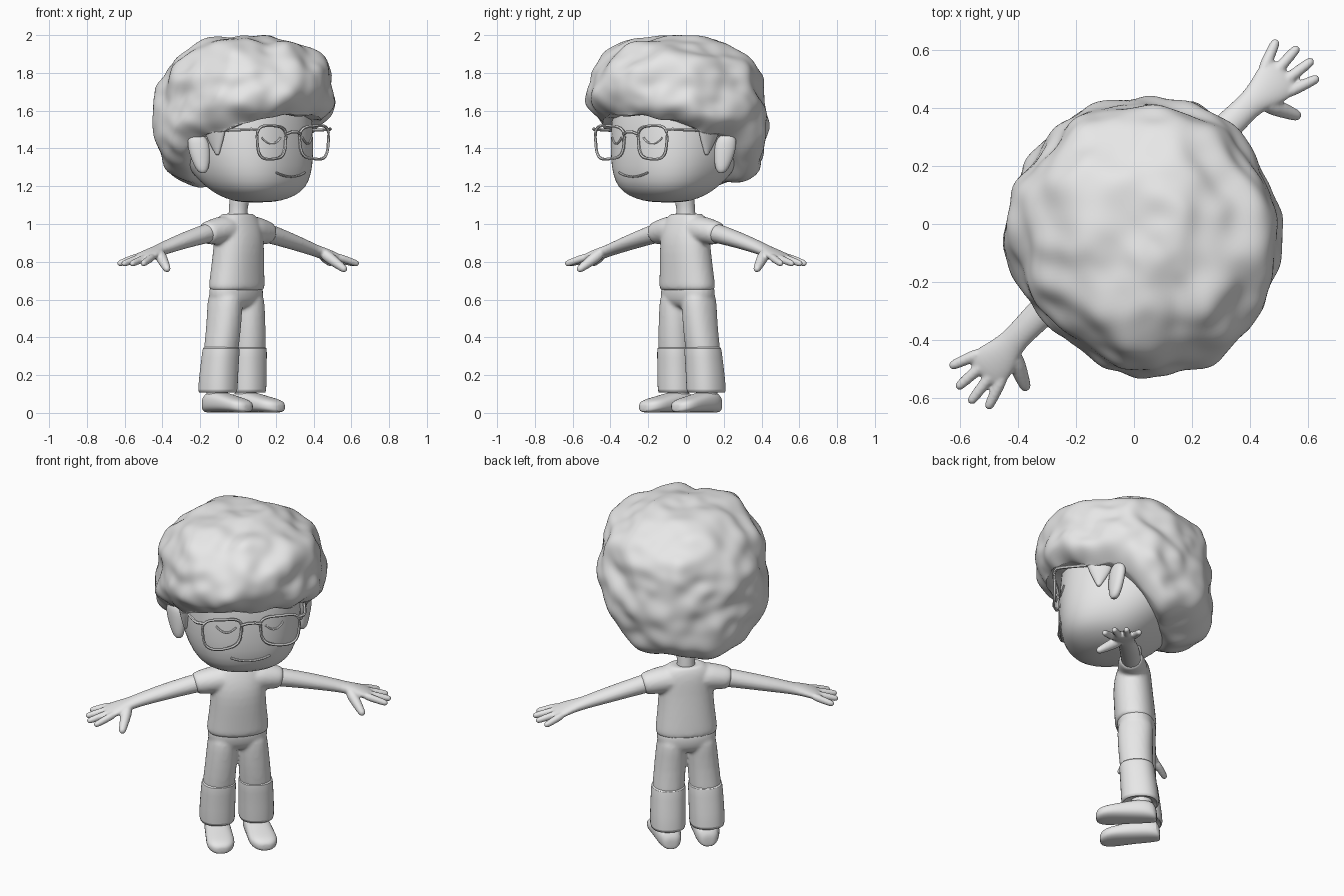
import bpy, bmesh, math
from mathutils import Vector, Matrix, noise

if "Cube" in bpy.data.objects:
    bpy.data.objects.remove(bpy.data.objects["Cube"])

grey = bpy.data.materials.new("plain_grey")
grey.diffuse_color = (0.8, 0.8, 0.8, 1)
grey.use_nodes = True
grey.node_tree.nodes["Principled BSDF"].inputs["Base Color"].default_value = grey.diffuse_color


def finish(name, bm, subsurf=0, angle=50):
    bmesh.ops.recalc_face_normals(bm, faces=bm.faces)
    me = bpy.data.meshes.new(name)
    bm.to_mesh(me)
    bm.free()
    me.materials.append(grey)
    ob = bpy.data.objects.new(name, me)
    bpy.context.collection.objects.link(ob)
    bpy.ops.object.select_all(action='DESELECT')
    ob.select_set(True)
    bpy.context.view_layer.objects.active = ob
    bpy.ops.object.shade_smooth_by_angle(angle=math.radians(angle))
    if subsurf:
        m = ob.modifiers.new("smooth", 'SUBSURF')
        m.levels = m.render_levels = subsurf
    return ob


def fuse(name, parts, voxel, rounds):
    """Melt overlapping parts into one smooth skin."""
    bm = bmesh.new()
    deps = bpy.context.evaluated_depsgraph_get()
    for ob in parts:
        bm.from_mesh(ob.evaluated_get(deps).data)
    for ob in parts:
        bpy.data.objects.remove(ob)
    ob = finish(name, bm)
    r = ob.modifiers.new("skin", 'REMESH')
    r.mode, r.voxel_size, r.use_smooth_shade = 'VOXEL', voxel, True
    m = ob.modifiers.new("soften", 'SMOOTH')
    m.factor, m.iterations = .5, rounds
    return ob


def spow(c, e):
    return math.copysign(abs(c) ** e, c)


def loft(name, rings, n=2.0, sides=20, subsurf=1):
    """Skin a row of superellipse rings: (centre, half axis a, half axis b)."""
    bm = bmesh.new()
    loops = []
    for c, a, b in rings:
        c, a, b = Vector(c), Vector(a), Vector(b)
        loops.append([bm.verts.new(c + a * spow(math.cos(t), 2 / n) + b * spow(math.sin(t), 2 / n))
                      for t in (2 * math.pi * i / sides for i in range(sides))])
    for p, q in zip(loops, loops[1:]):
        for i in range(sides):
            j = (i + 1) % sides
            bm.faces.new((p[i], p[j], q[j], q[i]))
    for loop, ring in ((loops[0], rings[0]), (loops[-1], rings[-1])):
        mid = bm.verts.new(ring[0])
        for i in range(sides):
            bm.faces.new((loop[i], loop[(i + 1) % sides], mid))
    return finish(name, bm, subsurf)


def stack(name, rows, **kw):
    """Upright loft from rows of (x, y, z, half width, half depth)."""
    return loft(name, [((x, y, z), (w, 0, 0), (0, d, 0)) for x, y, z, w, d in rows], **kw)


def tube(name, pts, r, closed=False):
    """Thin round tube along a path."""
    pts = [Vector(p) for p in pts]
    k, rings = len(pts), []
    bm, sides = bmesh.new(), 6
    for i, p in enumerate(pts):
        a = pts[(i - 1) % k] if closed or i else p
        b = pts[(i + 1) % k] if closed or i < k - 1 else p
        q = (b - a).to_track_quat('Z', 'Y')
        rings.append([bm.verts.new(p + q @ Vector((r * math.cos(t), r * math.sin(t), 0)))
                      for t in (2 * math.pi * s / sides for s in range(sides))])
    for i in range(k if closed else k - 1):
        p, q = rings[i], rings[(i + 1) % k]
        for s in range(sides):
            t = (s + 1) % sides
            bm.faces.new((p[s], p[t], q[t], q[s]))
    if not closed:
        bm.faces.new(rings[0])
        bm.faces.new(rings[-1])
    return finish(name, bm)


def capsule(name, a, b, r0, r1):
    """Rounded finger from a to b."""
    a, b = Vector(a), Vector(b)
    d = (b - a).normalized()
    q = d.to_track_quat('Z', 'Y')
    rows = [(a, r0), (a.lerp(b, .5), (r0 + r1) / 2), (b - d * r1 * .9, r1),
            (b - d * r1 * .3, r1 * .8), (b, r1 * .35)]
    return loft(name, [(c, q @ Vector((r, 0, 0)), q @ Vector((0, r, 0))) for c, r in rows], sides=10)


# head: rows of z, half width, front y, back y
HEAD = [(1.115, .05, -.20, -.07), (1.122, .12, -.265, -.02), (1.15, .20, -.328, .04), (1.19, .255, -.376, .10),
        (1.26, .298, -.402, .19), (1.36, .325, -.409, .27), (1.5, .332, -.405, .32),
        (1.66, .325, -.39, .31), (1.8, .25, -.30, .22), (1.86, .10, -.15, .08)]
stack("head", [(0, (f + b) / 2, z, w, (b - f) / 2) for z, w, f, b in HEAD], n=2.4, sides=32)


def on_face(x, z):
    """Point on the front of the head."""
    for (z0, w0, f0, b0), (z1, w1, f1, b1) in zip(HEAD, HEAD[1:]):
        if z0 <= z <= z1:
            t = (z - z0) / (z1 - z0)
            w, f, b = (p + (q - p) * t for p, q in ((w0, w1), (f0, f1), (b0, b1)))
            return (x, (f + b) / 2 - (b - f) / 2 * (1 - abs(x / w) ** 2.4) ** (1 / 2.4), z)


# mouth line
tube("mouth", [on_face(.108 * t, 1.25 + .022 * t * t) for t in (i / 6 for i in range(-6, 7))], .006)


# hair: lumpy rounded volume trimmed along the hairline, tucked in at its lower rim
def hairline(x, y):
    keys = [(-1, 1.59), (-.36, 1.575), (-.22, 1.52), (-.10, 1.475), (0, 1.42), (.20, 1.20), (.3, 1.175), (2, 1.175)]
    for (y0, a), (y1, b) in zip(keys, keys[1:]):
        if y <= y1:
            drop = .05 * min(1, abs(x) / .4) ** 2 * max(0, min(1, (-y - .1) / .15))
            return a + (b - a) * (y - y0) / (y1 - y0) - drop


bm = bmesh.new()
bmesh.ops.create_icosphere(bm, subdivisions=6, radius=1)
for v in bm.verts:
    d = v.co.normalized()
    e = 2.5 if d.z > 0 else 3.3
    rho = math.hypot(d.x, d.y)
    k = (rho ** e + abs(d.z) ** e) ** (-1 / e)
    puff = noise.noise(d * 2.6 + Vector((3, 1, 7))) * .075 + noise.noise(d * 5.2) * .045
    s = k * (1 + puff)
    x, y = .465 * d.x * s, -.055 + .482 * d.y * s
    z = 1.595 + (.405 if d.z > 0 else .43) * d.z * s
    y -= .08 * max(0, z - 1.6)
    trim = hairline(x, y) + .02 * noise.noise(Vector((x * 7, y * 7, 2)))
    h = max(0, min(1, (z - trim) / .11))
    tuck = (1 - h) ** 2
    v.co = (x * (1 - .17 * tuck), -.055 + (y + .055) * (1 - .13 * tuck), min(2.0, max(z, trim)))
hair = finish("hair", bm, angle=80)
m = hair.modifiers.new("soften", 'SMOOTH')
m.factor, m.iterations = .5, 8

# neck, shirt body and trouser seat
stack("neck", [(0, 0, 1.0, .056, .054), (0, 0, 1.06, .05, .05), (0, -.005, 1.10, .05, .05), (0, -.02, 1.18, .06, .06)])
shirt = [stack("body", [(0, .01, .645, .15, .09), (0, .01, .65, .174, .115), (0, .008, .70, .168, .113),
                        (0, 0, .80, .156, .111), (0, -.007, .90, .150, .107), (0, -.002, .97, .148, .097),
                        (0, .003, 1.015, .140, .084), (0, .003, 1.043, .115, .072), (0, .003, 1.06, .078, .062),
                        (0, 0, 1.05, .055, .054)], n=2.2, sides=24)]
trousers = [stack("seat", [(0, .02, .55, .06, .05), (0, .018, .565, .13, .085), (0, .016, .60, .164, .104),
                           (0, .014, .65, .166, .108), (0, .01, .70, .155, .10)], n=2.3, sides=24)]

for s, side in ((-1, "right"), (1, "left")):
    # closed eyelid
    tube(side + "_closed_eye", [on_face(s * .134 + .052 * t, 1.425 + .032 * t * t)
                                for t in (i / 5 for i in range(-5, 6))], .006)

    # spectacles: rounded lens rim and temple
    rim = []
    for i in range(32):
        t = 2 * math.pi * i / 32
        px, pz = spow(math.cos(t), .6), spow(math.sin(t), .6)
        rim.append((s * (.16 + (.106 + .010 * pz) * px), -.424 + .014 * abs(px), 1.432 + .088 * pz + .005 * px * pz))
    tube(side + "_lens_rim", rim, .008, closed=True)
    tube(side + "_temple", [(s * .262, -.410, 1.50), (s * .295, -.395, 1.502), (s * .306, -.36, 1.50),
                            (s * .318, -.28, 1.497), (s * .326, -.20, 1.495)], .009)

    # ear, flaring outward and back
    rows = [(-.105, .012, .012), (-.09, .028, .022), (-.04, .042, .027), (.03, .052, .030),
            (.075, .046, .028), (.10, .026, .018), (.108, .008, .006)]
    loft(side + "_ear", [((s * (.352 + .10 * h), -.065 + .12 * h, 1.375 + h), (s * .8 * a, .85 * a, 0),
                          (s * -.8 * b, .8 * b, 0)) for h, a, b in rows], sides=16)
    # sideburn
    stack(side + "_sideburn", [(s * .318, -.165, 1.365, .010, .010), (s * .322, -.16, 1.41, .018, .035),
                               (s * .327, -.155, 1.47, .026, .07), (s * .335, -.15, 1.60, .04, .11)])

    # sleeve and arm with palm: rows of x, y, z, half depth, half thickness
    def limb(name, rows):
        return loft(name, [((s * x, y, z), (0, d, 0), (.25 * s * t, 0, t)) for x, y, z, d, t in rows])
    shirt.append(limb("sleeve", [(.03, 0, .970, .07, .068), (.09, 0, .970, .086, .077), (.16, .002, .962, .076, .068),
                                 (.236, .004, .948, .067, .061), (.240, .004, .947, .05, .046)]))
    arm = [limb("arm", [(.19, .003, .958, .05, .05), (.23, .004, .95, .056, .050), (.34, .008, .925, .055, .044),
                        (.44, .01, .90, .054, .039), (.54, .01, .873, .047, .033), (.59, .008, .858, .048, .030),
                        (.64, .002, .845, .064, .028), (.69, .003, .828, .078, .026), (.725, .004, .816, .078, .022),
                        (.742, .004, .810, .062, .014)])]
    for y0, x1, y1 in ((.060, .80, .102), (.024, .835, .032), (-.016, .84, -.036), (-.052, .81, -.094)):
        arm.append(capsule("finger", (s * .69, y0, .827), (s * x1, y1, .787), .023, .0185))
    arm.append(capsule("thumb", (s * .615, -.025, .845), (s * .668, -.144, .752), .036, .022))
    fuse(side + "_arm_and_hand", arm, .006, 5)

    # trouser leg and turned cuff
    trousers.append(stack("leg", [(s * .080, .016, .645, .076, .098), (s * .083, .015, .57, .084, .100),
                                  (s * .091, .015, .46, .086, .095), (s * .101, .024, .34, .089, .093),
                                  (s * .104, .03, .28, .085, .088)], n=2.2))
    stack(side + "_trouser_cuff", [(s * .101, .024, .348, .08, .085), (s * .101, .024, .35, .094, .097),
                                   (s * .103, .028, .30, .095, .098), (s * .107, .038, .20, .097, .102),
                                   (s * .108, .044, .110, .098, .106), (s * .108, .044, .104, .09, .096),
                                   (s * .108, .044, .125, .06, .07)], n=2.3)
    # ankle and shoe
    stack(side + "_ankle", [(s * .107, .05, .05, .06, .065), (s * .107, .05, .17, .055, .06)])
    rows = [(.133, .03, .032, .03), (.122, .055, .052, .05), (.07, .07, .060, .058), (0, .072, .057, .054),
            (-.07, .076, .047, .045), (-.13, .079, .040, .039), (-.175, .064, .034, .033), (-.196, .03, .027, .022)]
    loft(side + "_shoe", [((s * (.107 - .06 * (y - .05)), y, z), (w, 0, 0), (0, 0, h)) for y, w, z, h in rows], n=2.6)

fuse("shirt", shirt, .010, 6)
fuse("trousers", trousers, .010, 8)

# spectacle bridge
tube("spectacle_bridge", [(-.055, -.416, 1.475), (-.02, -.424, 1.487), (.02, -.424, 1.487), (.055, -.416, 1.475)], .008)

# turn the whole figure to its diagonal stance
turn = Matrix.Rotation(math.radians(45), 4, 'Z')
for ob in list(bpy.context.scene.objects):
    ob.matrix_world = turn @ ob.matrix_world
